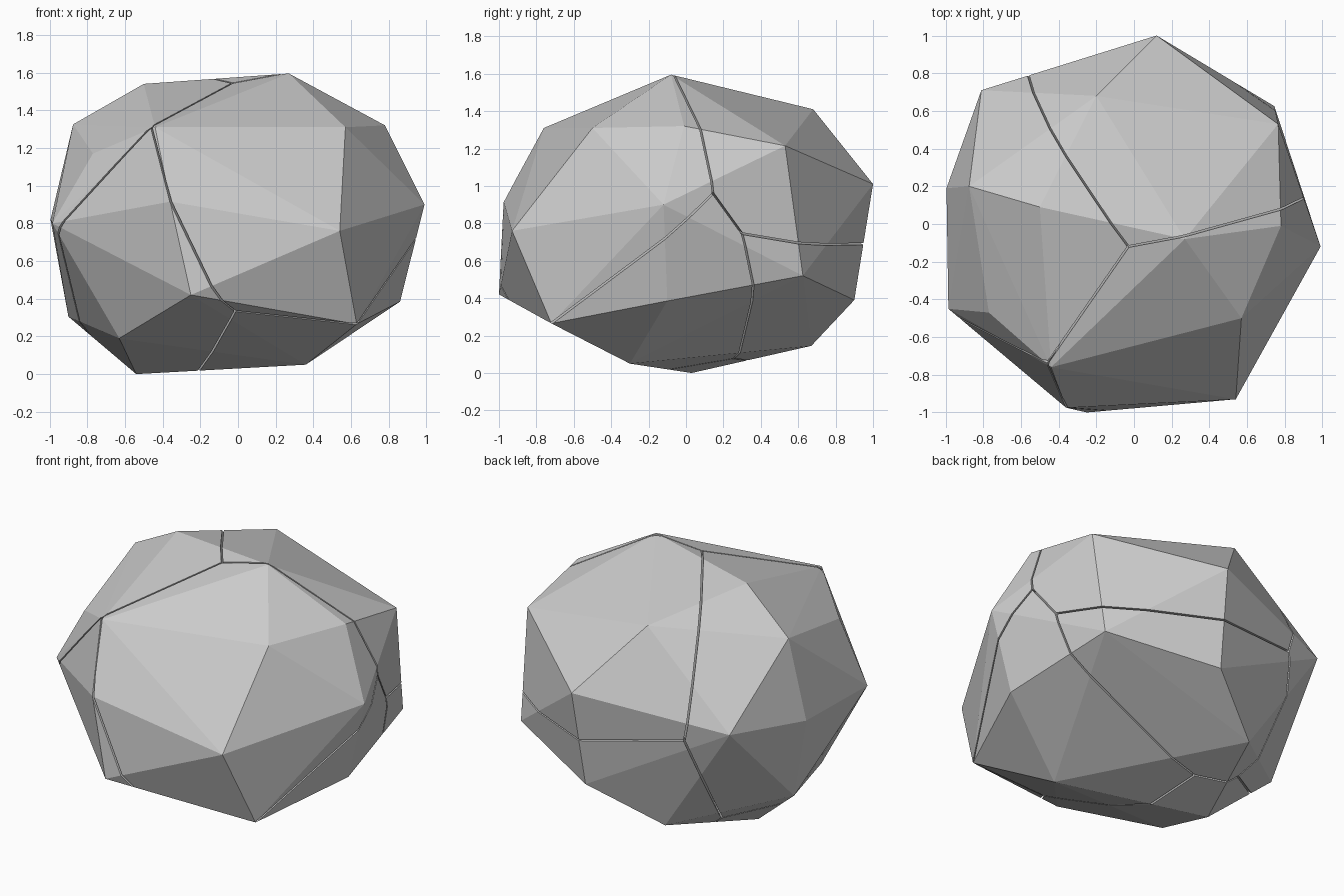
import bpy, bmesh
from mathutils import Vector

if "Cube" in bpy.data.objects:
    bpy.data.objects.remove(bpy.data.objects["Cube"])

GAP = 0.005  # half the crack width

# Corners of the whole faceted boulder (its convex hull is the surface)
CORNERS = [
    (.27, -.08, 1.595), (.57, -.50, 1.31), (.78, -.01, 1.32), (.99, -.12, .90),
    (.54, -.93, .76), (.63, -.72, .265), (.86, -.10, .385), (.36, -.30, .05),
    (-.25, -1.0, .42), (-.63, -.49, .19), (-.36, -.975, .915), (-.44, -.76, 1.31),
    (-.50, .09, 1.54), (-.875, .20, 1.325), (-.77, -.47, 1.17), (-.985, -.45, .80),
    (-.995, .19, .82), (-.90, .18, .305), (.765, .53, 1.215), (.745, .625, .52),
    (-.20, .68, 1.41), (.12, 1.0, 1.01), (.09, .90, .39), (-.32, .67, .145),
    (-.81, .71, .875), (-.54, .03, 0)]

# The six broken pieces
PIECES = {"1": "back_upper_chunk", "2": "left_chunk", "3": "front_right_chunk",
          "4": "front_lower_chunk", "5": "right_lower_chunk", "6": "back_lower_chunk"}

# Surface points where three pieces meet
JUNCTIONS = {
    "123": (-.03, -.12, 1.545), "234": (-.455, -.73, 1.31),
    "345": (-.015, -.84, .335), "135": (.90, .145, .96),
    "156": (.85, .30, .745), "126": (-.53, .775, .79),
    "456": (-.25, .255, .075), "246": (-.495, .345, .13)}

# One more point on the crack plane between each pair of touching pieces
CRACKS = {
    "12": (-.36, .36, 1.48), "13": (.78, .08, 1.29), "23": (-.03, -.01, 1.05),
    "24": (-.955, -.455, .745), "34": (-.35, -.975, .90), "35": (.63, -.72, .265),
    "45": (-.14, -.385, .11), "15": (.05, -.01, 1.055), "16": (.105, .95, .69),
    "56": (.787, .36, .47), "26": (-.59, .69, .545), "46": (-.04, .13, .63)}


def boulder():
    bm = bmesh.new()
    for c in CORNERS:
        bm.verts.new(c)
    res = bmesh.ops.convex_hull(bm, input=bm.verts[:])
    spare = [g for g in set(res["geom_interior"]) if isinstance(g, bmesh.types.BMVert)]
    bmesh.ops.delete(bm, geom=spare, context='VERTS')
    return bm


def cut(bm, point, normal):
    """Slice off everything beyond the plane and cap the hole."""
    bmesh.ops.bisect_plane(bm, geom=bm.verts[:] + bm.edges[:] + bm.faces[:], dist=1e-5,
                           plane_co=point, plane_no=normal, clear_outer=True)
    rim = [e for e in bm.edges if e.is_boundary]
    if rim:
        bmesh.ops.holes_fill(bm, edges=rim, sides=0)


# Each piece is the boulder trimmed by its own crack planes
for key, name in PIECES.items():
    bm = boulder()
    own = [Vector(p) for k, p in JUNCTIONS.items() if key in k]
    middle = sum(own, Vector()) / len(own)
    for pair, bend in CRACKS.items():
        if key not in pair:
            continue
        a, b = [Vector(p) for k, p in JUNCTIONS.items() if set(pair) <= set(k)]
        normal = (a - Vector(bend)).cross(b - Vector(bend)).normalized()
        if normal.dot(middle - a) > 0:
            normal = -normal
        cut(bm, a - normal * GAP, normal)
    bmesh.ops.recalc_face_normals(bm, faces=bm.faces[:])
    mesh = bpy.data.meshes.new(name)
    bm.to_mesh(mesh)
    bm.free()
    bpy.context.collection.objects.link(bpy.data.objects.new(name, mesh))
